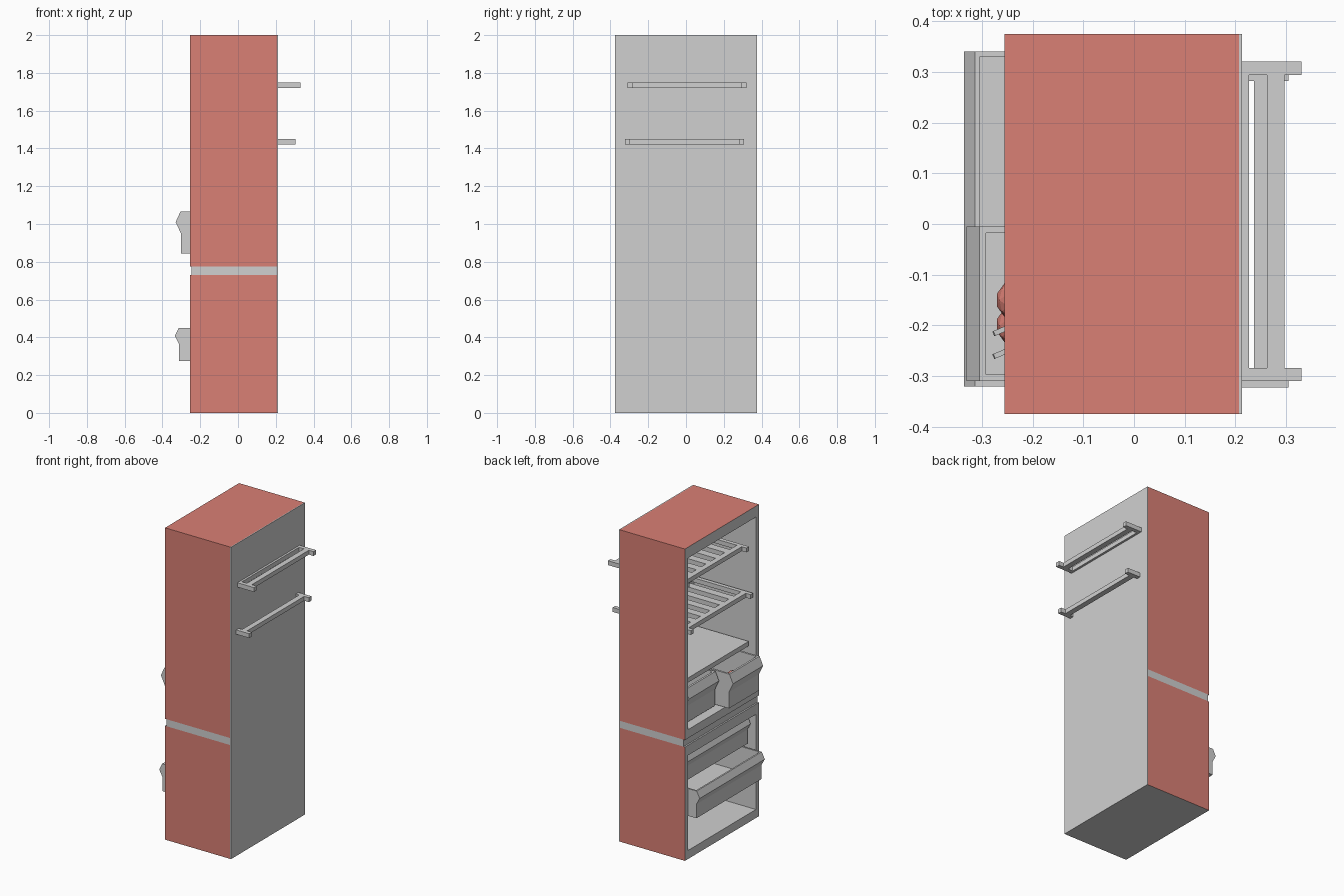
import bpy
import bmesh
from mathutils import Matrix, Vector

cube = bpy.data.objects.get("Cube")
if cube:
    bpy.data.objects.remove(cube, do_unlink=True)


def material(name, rgb):
    m = bpy.data.materials.new(name)
    m.use_nodes = True
    color = (*rgb, 1)
    m.diffuse_color = color
    m.node_tree.nodes["Principled BSDF"].inputs["Base Color"].default_value = color
    return m


grey = material("light grey", (0.63, 0.63, 0.63))
red = material("coral red", (0.70, 0.215, 0.178))


def finish(name, bm, *mats):
    bmesh.ops.recalc_face_normals(bm, faces=bm.faces)
    mesh = bpy.data.meshes.new(name)
    bm.to_mesh(mesh)
    bm.free()
    for m in mats:
        mesh.materials.append(m)
    ob = bpy.data.objects.new(name, mesh)
    bpy.context.scene.collection.objects.link(ob)
    return ob


def add_box(bm, x, y, z):
    size = Vector((x[1] - x[0], y[1] - y[0], z[1] - z[0]))
    mid = Vector((sum(x) / 2, sum(y) / 2, sum(z) / 2))
    mat = Matrix.Translation(mid) @ Matrix.Diagonal((*size, 1))
    return bmesh.ops.create_cube(bm, size=1, matrix=mat)


def box(name, x, y, z, mat=grey):
    bm = bmesh.new()
    add_box(bm, x, y, z)
    return finish(name, bm, mat)


HALF = 0.375      # half width of the cabinet
FRONT, BACK = -0.255, 0.207


# Open compartment: a block whose front is inset and pushed inward
def compartment(name, z, cavity, inner_back=0.185):
    bm = bmesh.new()
    add_box(bm, (FRONT, BACK), (-HALF, HALF), z)
    bm.normal_update()
    face = min(bm.faces, key=lambda f: f.calc_center_median().x)
    bmesh.ops.inset_region(bm, faces=[face], thickness=0.03)
    middle = sum(z) / 2
    for v in face.verts:
        v.co.y = 0.344 if v.co.y > 0 else -0.344
        v.co.z = cavity[1] if v.co.z > middle else cavity[0]
    new = bmesh.ops.extrude_face_region(bm, geom=[face])["geom"]
    for v in new:
        if isinstance(v, bmesh.types.BMVert):
            v.co.x = inner_back
    if face.is_valid:
        bmesh.ops.delete(bm, geom=[face], context="FACES_ONLY")
    # outer sides and the very top are painted
    for f in bm.faces:
        c = f.calc_center_median()
        if abs(c.y) > HALF - 0.001 or c.z > 1.999:
            f.material_index = 1
    return finish(name, bm, grey, red)


compartment("upper_compartment", (0.775, 2.0), (0.83, 1.93))
compartment("lower_compartment", (0.0, 0.73), (0.055, 0.665))
box("divider_band", (-0.245, BACK), (-HALF, HALF), (0.73, 0.775))
box("back_panel", (BACK, 0.213), (-HALF, HALF), (0, 2))


# Slotted shelf: side rails, cross bars and slats joining the cross bars
def slotted_shelf(name, x, y, z, slats=5, bar=0.035):
    bm = bmesh.new()
    rail = 0.026
    for y0 in (y[0], y[1] - rail):
        add_box(bm, x, (y0, y0 + rail), z)
    inner = (y[0] + rail, y[1] - rail)
    front = x[0] + 0.033
    rear = x[1] - 0.068
    for x0 in (front, rear - 2 * bar, rear):
        add_box(bm, (x0, x0 + bar), inner, z)
    pitch = (inner[1] - inner[0]) / (slats + 1)
    for i in range(slats):
        c = inner[0] + pitch * (i + 1)
        add_box(bm, (front + bar, rear - 2 * bar), (c - 0.025, c + 0.025), z)
    return finish(name, bm, grey)


slotted_shelf("top_slotted_shelf", (-0.23, 0.33), (-0.31, 0.32), (1.72, 1.748))
slotted_shelf("middle_slotted_shelf", (-0.25, 0.305), (-0.322, 0.308), (1.422, 1.45))
box("solid_shelf", (-0.21, 0.185), (-0.335, 0.335), (1.095, 1.125))


# Drawer: side profile with a beaked handle, extruded and hollowed from the top
def drawer(name, profile, y, shift=0, lift=0, wall=0.018):
    bm = bmesh.new()
    verts = [bm.verts.new((px + shift, y[0], pz + lift)) for px, pz in profile]
    face = bm.faces.new(verts)
    new = bmesh.ops.extrude_face_region(bm, geom=[face])["geom"]
    moved = [v for v in new if isinstance(v, bmesh.types.BMVert)]
    bmesh.ops.translate(bm, verts=moved, vec=(0, y[1] - y[0], 0))
    bmesh.ops.recalc_face_normals(bm, faces=bm.faces)
    top = max(bm.faces, key=lambda f: f.calc_center_median().z)
    bmesh.ops.inset_region(bm, faces=[top], thickness=wall)
    new = bmesh.ops.extrude_face_region(bm, geom=[top])["geom"]
    floor = min(p[1] for p in profile) + lift + 0.015
    for v in new:
        if isinstance(v, bmesh.types.BMVert):
            v.co.z = floor
    if top.is_valid:
        bmesh.ops.delete(bm, geom=[top], context="FACES_ONLY")
    return finish(name, bm, grey)


tall = [(0.09, 0.845), (-0.302, 0.845), (-0.302, 0.95), (-0.33, 1.01),
        (-0.305, 1.065), (0.09, 1.065)]
wide = [(0.08, 0.275), (-0.312, 0.275), (-0.312, 0.365), (-0.335, 0.408),
        (-0.314, 0.45), (0.08, 0.45)]
drawer("right_produce_drawer", tall, (-0.31, -0.005))
drawer("left_produce_drawer", tall, (0.008, 0.313), shift=0.09)
drawer("pulled_freezer_drawer", wide, (-0.32, 0.34), wall=0.014)
drawer("closed_freezer_drawer", wide, (-0.32, 0.34), shift=0.1, lift=0.2, wall=0.014)

# Round produce lying in the open drawer
for i, pos in enumerate([(-0.23, -0.15, 0.972), (-0.2, -0.12, 0.902), (-0.23, -0.2, 0.902)]):
    bm = bmesh.new()
    bmesh.ops.create_icosphere(bm, subdivisions=2, radius=0.042,
                               matrix=Matrix.Translation(pos))
    finish("round_fruit_%d" % (i + 1), bm, red)

# Thin stalks beside the fruit
for i, y in enumerate((-0.205, -0.25)):
    stalk = box("stalk_%d" % (i + 1), (-0.03, 0.03), (-0.005, 0.005), (-0.004, 0.004))
    stalk.location = (-0.25, y, 0.95)
    stalk.rotation_euler = (0, 0.3, 0.4)
